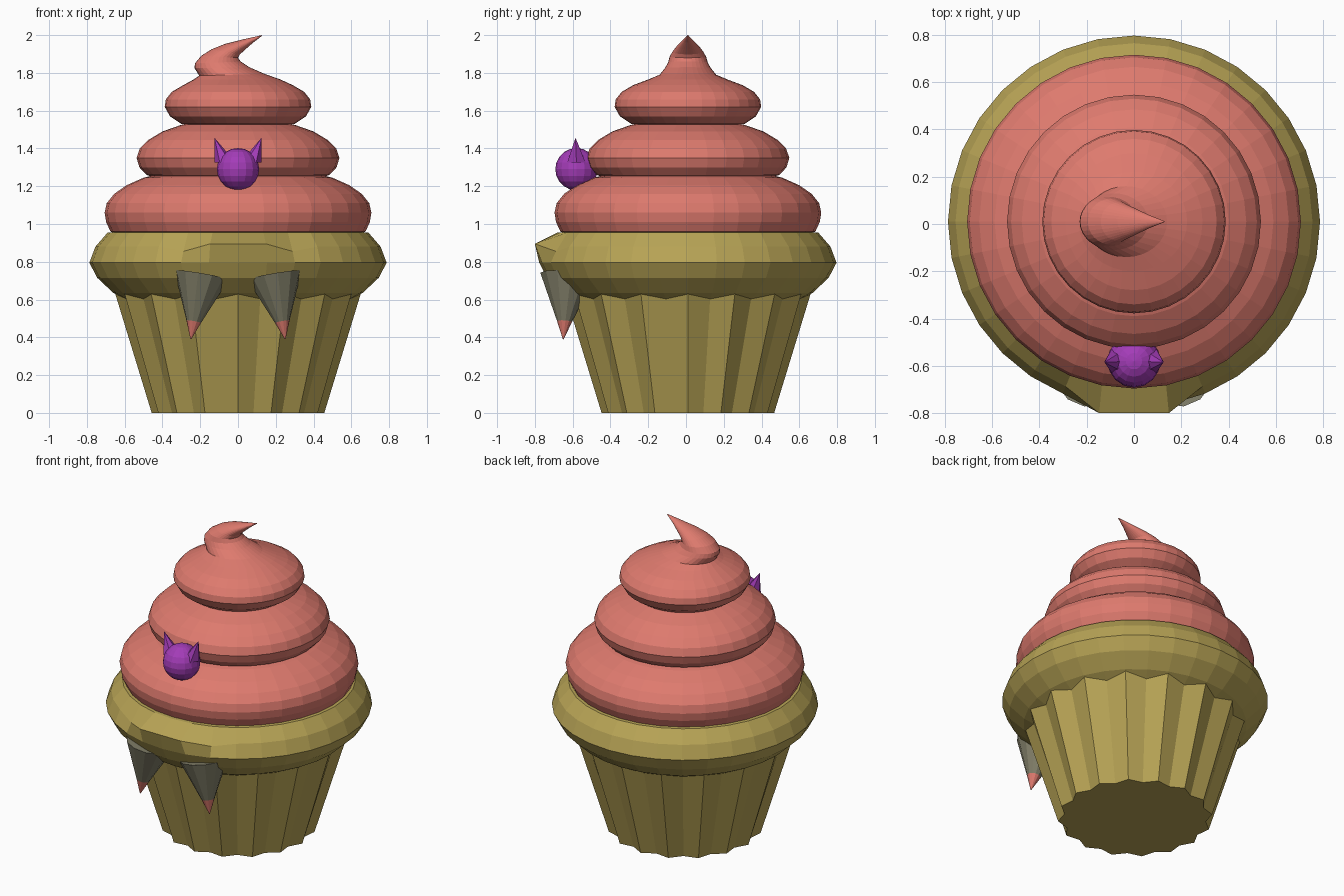
import bpy, bmesh, math
from mathutils import Vector, Matrix

cube = bpy.data.objects.get("Cube")
if cube:
    bpy.data.objects.remove(cube)

SEG = 32
CY = 0.01  # the body sits slightly behind the origin


def material(name, rgb):
    m = bpy.data.materials.new(name)
    m.use_nodes = True
    m.diffuse_color = (*rgb, 1)
    m.node_tree.nodes["Principled BSDF"].inputs["Base Color"].default_value = (*rgb, 1)
    return m


PINK = material("frosting pink", (0.73, 0.195, 0.156))
GOLD = material("cake gold", (0.479, 0.371, 0.092))
GREY = material("fang grey", (0.22, 0.21, 0.14))
PURPLE = material("purple", (0.37, 0.045, 0.48))


def finish(name, bm, *mats):
    bmesh.ops.recalc_face_normals(bm, faces=bm.faces)
    me = bpy.data.meshes.new(name)
    bm.to_mesh(me)
    bm.free()
    for m in mats:
        me.materials.append(m)
    ob = bpy.data.objects.new(name, me)
    bpy.context.collection.objects.link(ob)
    return ob


def loft(rings):
    """Skin equal-length rings of points and cap both ends."""
    bm = bmesh.new()
    loops = [[bm.verts.new(p) for p in ring] for ring in rings]
    for a, b in zip(loops, loops[1:]):
        for i in range(len(a)):
            j = (i + 1) % len(a)
            bm.faces.new((a[i], a[j], b[j], b[i]))
    bm.faces.new(loops[0])
    bm.faces.new(loops[-1])
    return bm


def circle(r, z, r_alt=None):
    """Ring around the body axis; every second point may use another radius."""
    pts = []
    for i in range(SEG):
        a = math.tau * i / SEG
        q = r_alt if r_alt and i % 2 else r
        pts.append((q * math.cos(a), CY + q * math.sin(a), z))
    return pts


def tilted(xl, zl, xr, zr, ry):
    """Oval ring spanning a left and a right point."""
    pts = []
    for i in range(SEG):
        a = math.tau * i / SEG
        t = (1 + math.cos(a)) / 2
        pts.append((xl + (xr - xl) * t, CY + ry * math.sin(a), zl + (zr - zl) * t))
    return pts


# Pleated paper cup
finish("pleated_cup", loft([circle(0.457, 0, 0.42), circle(0.665, 0.68, 0.625)]), GOLD)

# Cake rim, with a lip pulled out at the front
rim = [(0.56, 0.58), (0.66, 0.635), (0.745, 0.715), (0.787, 0.795),
       (0.755, 0.88), (0.69, 0.955), (0.6, 0.96)]
bm = loft([circle(r, z) for r, z in rim])
for v in bm.verts:
    if abs(v.co.z - 0.88) < 0.01 and v.co.y < -0.65:
        if abs(v.co.x) < 0.2:
            v.co.y, v.co.z = -0.8, 0.895
        elif abs(v.co.x) < 0.32:
            v.co.z = 0.855
finish("cake_rim", bm, GOLD)

# Frosting tiers, widest at the bottom
lower = [(0.6, 0.93), (0.675, 0.96), (0.698, 1.01), (0.706, 1.06), (0.695, 1.11),
         (0.655, 1.16), (0.59, 1.205), (0.5, 1.245), (0.4, 1.27)]
middle = [(0.42, 1.24), (0.485, 1.26), (0.522, 1.3), (0.537, 1.35), (0.52, 1.4),
          (0.475, 1.445), (0.4, 1.49), (0.3, 1.525), (0.2, 1.54)]
upper = [(0.22, 1.52), (0.3, 1.53), (0.36, 1.57), (0.388, 1.62), (0.382, 1.66),
         (0.35, 1.7), (0.29, 1.735)]
finish("frosting_lower", loft([circle(r, z) for r, z in lower]), PINK)
finish("frosting_middle", loft([circle(r, z) for r, z in middle]), PINK)

# Top tier runs into a curled peak
curl = [(-0.235, 1.765, 0.225, 1.765, 0.21), (-0.205, 1.785, 0.14, 1.795, 0.15),
        (-0.23, 1.825, 0.06, 1.83, 0.12), (-0.228, 1.85, 0.015, 1.86, 0.105),
        (-0.195, 1.89, 0, 1.88, 0.097), (-0.14, 1.925, 0.01, 1.898, 0.082),
        (-0.07, 1.953, 0.04, 1.925, 0.06), (0.03, 1.978, 0.08, 1.96, 0.03),
        (0.127, 2.0, 0.13, 1.998, 0.002)]
finish("frosting_top", loft([circle(r, z) for r, z in upper] + [tilted(*c) for c in curl]), PINK)

# Fangs with pink tips
for side, label in ((1, "left"), (-1, "right")):
    tip = Vector((0.25 * side, -0.65, 0.39))
    axis = Vector((-0.17 * side, 0.07, 1)).normalized()
    turn = axis.to_track_quat("Z", "Y")
    rings = []
    for d, r in ((0, 0.002), (0.095, 0.04), (0.345, 0.147)):
        rings.append([tip + turn @ Vector((r * math.cos(a), r * math.sin(a), d))
                      for a in (math.tau * i / 12 for i in range(12))])
    bm = loft(rings)
    for f in bm.faces:
        f.material_index = int((f.calc_center_median() - tip).dot(axis) < 0.09)
    finish("fang_" + label, bm, GREY, PINK)

# Small eared head stuck on the frosting
bm = bmesh.new()
bmesh.ops.create_uvsphere(bm, u_segments=16, v_segments=10, radius=0.112,
                          matrix=Matrix.Translation((0, -0.58, 1.29)))
finish("small_head", bm, PURPLE)
for side, label in ((1, "left"), (-1, "right")):
    base = Vector((0.068 * side, -0.58, 1.325))
    peak = Vector((0.125 * side, -0.585, 1.457))
    corners = [base + Vector((0.056 * math.cos(a), 0.056 * math.sin(a), 0))
               for a in (math.tau * i / 6 for i in range(6))]
    bm = bmesh.new()
    ring = [bm.verts.new(c) for c in corners]
    top = bm.verts.new(peak)
    bm.faces.new(ring)
    for i in range(6):
        bm.faces.new((ring[i], ring[(i + 1) % 6], top))
    finish("small_ear_" + label, bm, PURPLE)
